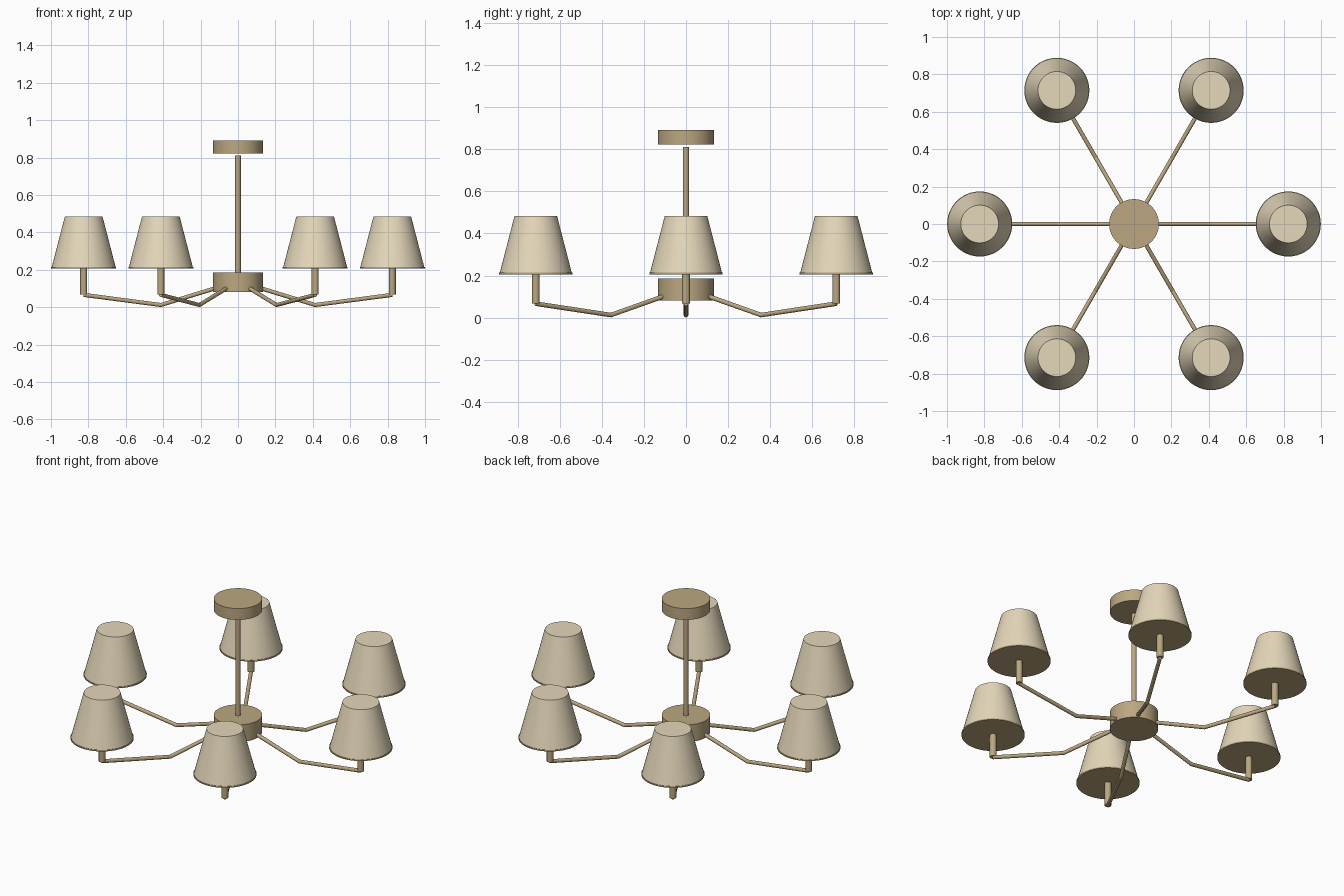
import bpy, math

if "Cube" in bpy.data.objects:
    bpy.data.objects.remove(bpy.data.objects["Cube"])

ARMS = 6
ARM_REACH = 0.825


def material(name, color):
    m = bpy.data.materials.new(name)
    m.diffuse_color = color
    m.use_nodes = True
    m.node_tree.nodes["Principled BSDF"].inputs["Base Color"].default_value = m.diffuse_color
    return m


brass = material("brass", (0.50, 0.39, 0.22, 1))
fabric = material("fabric", (0.78, 0.68, 0.49, 1))


def frustum(name, r_bottom, r_top, z0, z1, mat, x=0, y=0, sides=48):
    bpy.ops.mesh.primitive_cone_add(vertices=sides, radius1=r_bottom, radius2=r_top,
                                    depth=z1 - z0, location=(x, y, (z0 + z1) / 2))
    ob = bpy.context.object
    ob.name = name
    ob.data.materials.append(mat)
    bpy.ops.object.shade_smooth_by_angle(angle=math.radians(30))
    return ob


def tube(name, points, radius, mat):
    cu = bpy.data.curves.new(name, 'CURVE')
    cu.dimensions = '3D'
    cu.bevel_depth = radius
    cu.bevel_resolution = 4
    cu.use_fill_caps = True
    sp = cu.splines.new('POLY')
    sp.points.add(len(points) - 1)
    for p, co in zip(sp.points, points):
        p.co = (*co, 1)
    sp.use_smooth = False
    cu.materials.append(mat)
    ob = bpy.data.objects.new(name, cu)
    bpy.context.collection.objects.link(ob)
    return ob


# Ceiling canopy, hanging rod and central hub
frustum("ceiling_canopy", 0.133, 0.133, 0.823, 0.892, brass)
frustum("hanging_rod", 0.015, 0.015, 0.15, 0.811, brass, sides=24)
frustum("hub", 0.133, 0.133, 0.082, 0.186, brass)

# Bent arms, each carrying a stem and a lampshade
profile = [(0.11, 0.105), (0.4125, 0.012), (ARM_REACH, 0.066)]
for i in range(ARMS):
    a = i * math.tau / ARMS
    c, s = math.cos(a), math.sin(a)
    x, y = ARM_REACH * c, ARM_REACH * s
    tube(f"arm_{i + 1}", [(r * c, r * s, z) for r, z in profile], 0.011, brass)
    frustum(f"lamp_stem_{i + 1}", 0.0185, 0.0185, 0.067, 0.215, brass, x, y, 24)
    frustum(f"shade_base_{i + 1}", 0.174, 0.174, 0.206, 0.214, brass, x, y)
    frustum(f"lampshade_{i + 1}", 0.172, 0.101, 0.210, 0.484, fabric, x, y)
